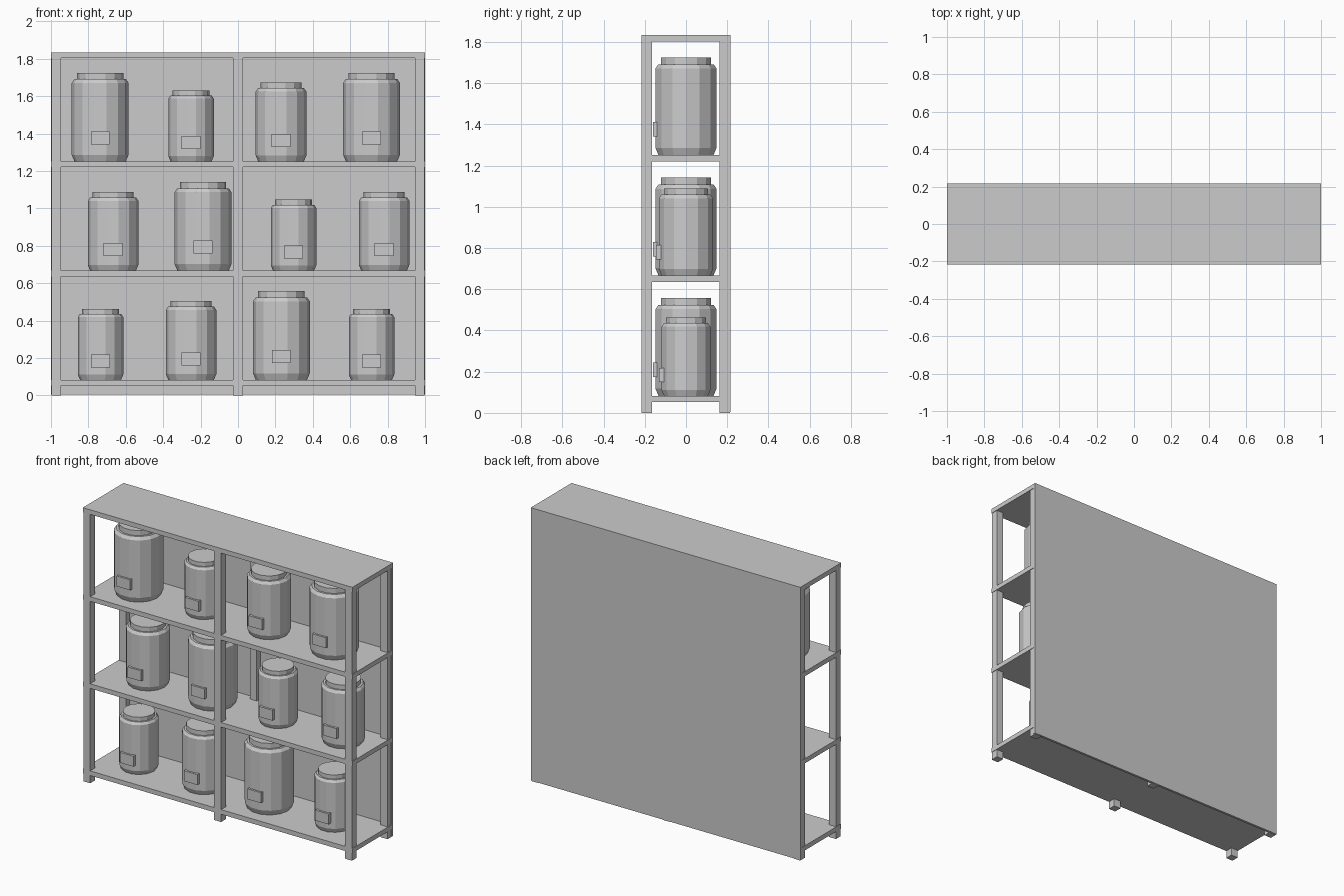
import bpy
import bmesh
from math import cos, sin, pi
from mathutils import Matrix, Vector

cube = bpy.data.objects.get("Cube")
if cube:
    bpy.data.objects.remove(cube, do_unlink=True)

# One plain grey for everything
GREY = (0.6, 0.6, 0.6, 1.0)
grey = bpy.data.materials.new("plain_grey")
grey.use_nodes = True
grey.diffuse_color = GREY
for node in grey.node_tree.nodes:
    if node.type == 'BSDF_PRINCIPLED':
        node.inputs["Base Color"].default_value = GREY


def finish(name, bm):
    bmesh.ops.recalc_face_normals(bm, faces=bm.faces)
    mesh = bpy.data.meshes.new(name)
    bm.to_mesh(mesh)
    bm.free()
    mesh.materials.append(grey)
    obj = bpy.data.objects.new(name, mesh)
    bpy.context.collection.objects.link(obj)
    return obj


def box(name, low, high):
    low, high = Vector(low), Vector(high)
    bm = bmesh.new()
    bmesh.ops.create_cube(bm, size=1)
    bmesh.ops.scale(bm, vec=high - low, verts=bm.verts)
    bmesh.ops.translate(bm, vec=(low + high) / 2, verts=bm.verts)
    return finish(name, bm)


def lathe(name, profile, sides, scale, place):
    """Faceted solid of revolution from (radius, height) pairs."""
    bm = bmesh.new()
    rings = []
    for r, z in profile:
        rings.append([bm.verts.new((r * cos(2 * pi * i / sides),
                                    r * sin(2 * pi * i / sides), z))
                      for i in range(sides)])
    for a, b in zip(rings, rings[1:]):
        for i in range(sides):
            j = (i + 1) % sides
            bm.faces.new((a[i], a[j], b[j], b[i]))
    bm.faces.new(rings[0])
    bm.faces.new(rings[-1])
    bm.transform(Matrix.Translation(place) @ Matrix.Scale(scale, 4))
    return finish(name, bm)


# Shelf boards, the last one being the top
DEPTH = 0.216
PANEL_Y = 0.2
BOARD = 0.031
LEVELS = [0.083, 0.667, 1.251, 1.834]
for name, z in zip(("bottom_shelf", "middle_shelf", "upper_shelf", "top_board"), LEVELS):
    box(name, (-1, -DEPTH, z - BOARD), (1, PANEL_Y, z))

# Back panel
box("back_panel", (-1, PANEL_Y, 0.004), (1, DEPTH, LEVELS[-1]))

# Square posts, front and back
POST = 0.051
for side, x in (("right", -0.971), ("middle", 0), ("left", 0.971)):
    for end, y in (("front", -DEPTH), ("back", DEPTH - 0.003 - POST)):
        box(f"{end}_{side}_post", (x - POST / 2, y, 0),
            (x + POST / 2, y + POST, LEVELS[-1] - 0.002))

# Jars: bevelled foot, straight body, sloped shoulder, flat lid
JAR = [(0.137, 0), (0.152, 0.035), (0.152, 0.42), (0.138, 0.44),
       (0.124, 0.44), (0.124, 0.474)]
LARGE, MEDIUM, SMALL = 1.0, 0.89, 0.8
ROWS = [
    [(-0.735, SMALL), (-0.251, MEDIUM), (0.232, LARGE), (0.714, SMALL)],
    [(-0.668, MEDIUM), (-0.187, LARGE), (0.297, SMALL), (0.781, MEDIUM)],
    [(-0.737, LARGE), (-0.251, SMALL), (0.23, MEDIUM), (0.714, LARGE)],
]
for row, (base, jars) in enumerate(zip(LEVELS, ROWS), 1):
    for col, (x, s) in enumerate(jars, 1):
        lathe(f"jar_{row}_{col}", JAR, 14, s, Vector((x, 0, base)))
        # Raised label plate on the front of the jar
        front = -0.148 * s - 0.013
        mid = base + 0.126 * s
        box(f"jar_label_{row}_{col}", (x - 0.05, front, mid - 0.035),
            (x + 0.05, front + 0.025, mid + 0.035))
